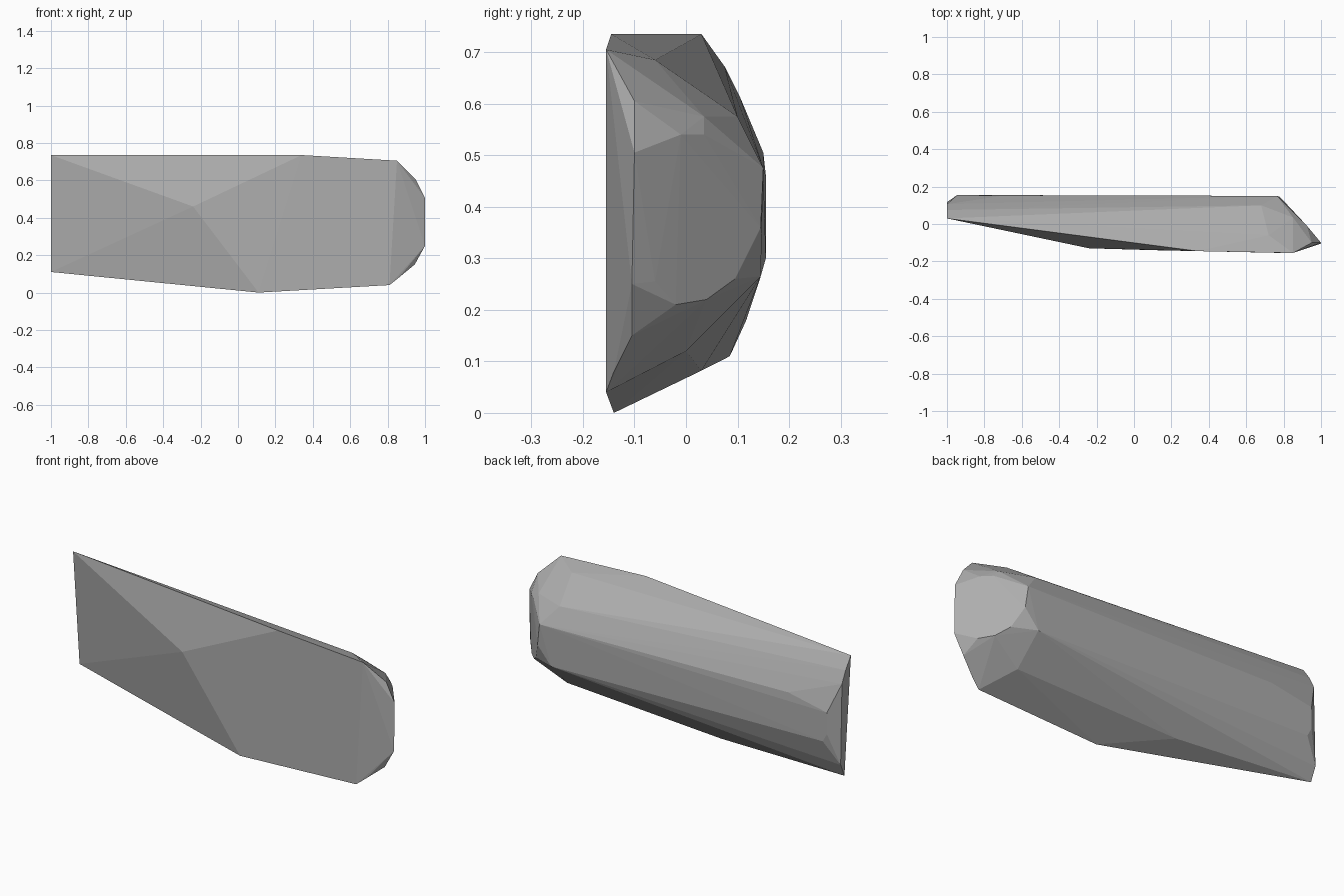
import bpy
import bmesh

# Remove the default cube if the scene has it
default_cube = bpy.data.objects.get("Cube")
if default_cube is not None:
    bpy.data.objects.remove(default_cube, do_unlink=True)


def make_material(name, color):
    material = bpy.data.materials.new(name)
    material.use_nodes = True
    material.diffuse_color = color
    material.node_tree.nodes["Principled BSDF"].inputs["Base Color"].default_value = color
    return material


def convex_block(name, corner_groups, material):
    """Wrap all corner groups in one flat-faced convex solid."""
    bm = bmesh.new()
    for group in corner_groups:
        for corner in group:
            bm.verts.new(corner)
    result = bmesh.ops.convex_hull(bm, input=bm.verts[:])
    leftovers = set(result["geom_interior"]) | set(result["geom_unused"])
    loose = [v for v in leftovers if isinstance(v, bmesh.types.BMVert) and v.is_valid]
    bmesh.ops.delete(bm, geom=loose, context="VERTS")
    bmesh.ops.recalc_face_normals(bm, faces=bm.faces[:])
    mesh = bpy.data.meshes.new(name)
    bm.to_mesh(mesh)
    bm.free()
    mesh.materials.append(material)
    block = bpy.data.objects.new(name, mesh)
    bpy.context.collection.objects.link(block)
    return block


# Broad faceted front with a shallow ridge point
front_corners = [
    (-.24, -.13, .46), (.34, -.145, .735), (.11, -.14, 0),
    (.85, -.155, .705), (.81, -.155, .04), (.86, -.14, .08),
]

# Thin upright edge at the squared end
square_end = [
    (-1, .03, .735), (-1, .075, .672), (-1, .106, .61),
    (-1, .117, .18), (-1, .085, .11),
]

# Curved back running the length of the block
back_corners = [
    (-.945, .155, .46), (-.71, .15, .505), (-.945, .155, .345),
    (-.92, .155, .3), (-.23, .03, .082), (.72, -.06, .685),
    (.68, .1, .575), (.705, 0, .12), (.7, .145, .265),
]

# Sloping facet behind the rounded end
end_slope = [
    (.965, -.06, .255), (.965, -.06, .5), (.925, -.01, .54),
    (.88, .035, .54), (.85, .035, .575), (.93, -.02, .21),
    (.875, .04, .22), (.825, .095, .26), (.78, .145, .36), (.765, .15, .475),
]

# Outermost rim of the rounded end
end_rim = [
    (1, -.1, .505), (1, -.105, .25), (.95, -.1, .605), (.945, -.105, .15),
]

stone_grey = make_material("stone grey", (.42, .42, .42, 1))
convex_block(
    "faceted_stone_slab",
    [front_corners, square_end, back_corners, end_slope, end_rim],
    stone_grey,
)
